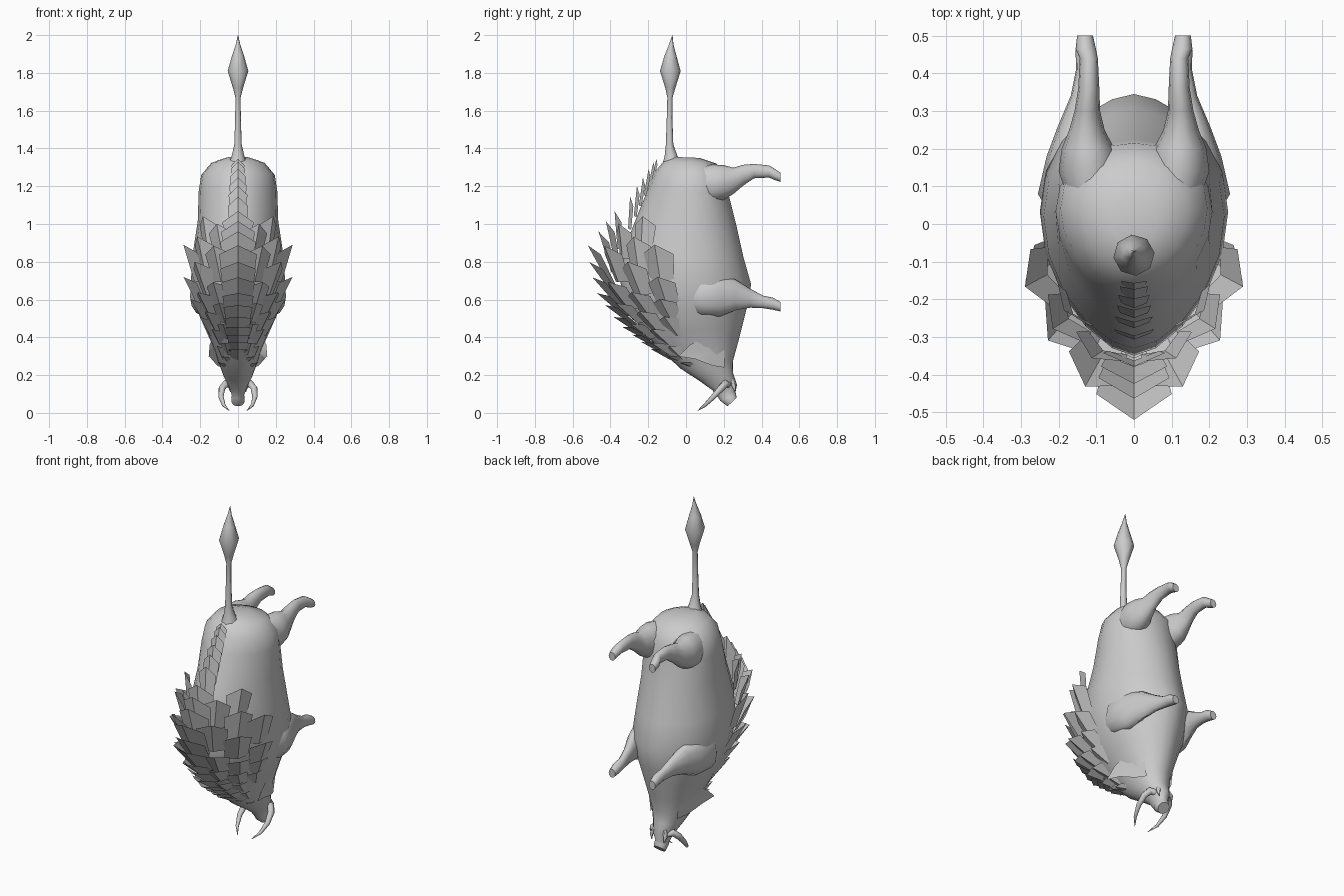
import bpy, bmesh, math, random
from mathutils import Vector

if "Cube" in bpy.data.objects:
    bpy.data.objects.remove(bpy.data.objects["Cube"])

random.seed(4)
grey = bpy.data.materials.new("plain_grey")
grey.diffuse_color = (0.6, 0.6, 0.6, 1)
grey.use_nodes = True
grey.node_tree.nodes["Principled BSDF"].inputs["Base Color"].default_value = grey.diffuse_color


def finish(name, bm, angle=50):
    me = bpy.data.meshes.new(name)
    bmesh.ops.recalc_face_normals(bm, faces=bm.faces[:])
    bm.to_mesh(me)
    bm.free()
    ob = bpy.data.objects.new(name, me)
    bpy.context.collection.objects.link(ob)
    me.materials.append(grey)
    bpy.ops.object.select_all(action='DESELECT')
    ob.select_set(True)
    bpy.context.view_layer.objects.active = ob
    bpy.ops.object.shade_smooth_by_angle(angle=math.radians(angle))
    return ob


def loft(name, rings, angle=50):
    """Skin a list of equal-sized point rings and cap both ends."""
    bm = bmesh.new()
    vs = [[bm.verts.new(p) for p in r] for r in rings]
    n = len(vs[0])
    for a, b in zip(vs, vs[1:]):
        for i in range(n):
            bm.faces.new((a[i], a[(i + 1) % n], b[(i + 1) % n], b[i]))
    bm.faces.new(vs[0])
    bm.faces.new(vs[-1])
    return finish(name, bm, angle)


def tube(name, path, sides=8, angle=60):
    """Round tube through (x, y, z, radius) stations."""
    pts = [Vector(p[:3]) for p in path]
    rings = []
    for i, p in enumerate(pts):
        d = (pts[min(i + 1, len(pts) - 1)] - pts[max(i - 1, 0)]).normalized()
        u = d.cross(Vector((0.9, 0.1, 0.3))).normalized()
        v = d.cross(u)
        rings.append([p + path[i][3] * (u * math.cos(t) + v * math.sin(t))
                      for t in (2 * math.pi * k / sides for k in range(sides))])
    return loft(name, rings, angle)


# Body stations: back y, back z, belly y, belly z, half width
BODY = [(-.06, 1.355, .07, 1.35, .06), (-.12, 1.33, .16, 1.32, .14),
        (-.17, 1.27, .215, 1.25, .195), (-.20, 1.19, .225, 1.16, .208),
        (-.26, 1.04, .265, 1.0, .213), (-.33, .86, .305, .82, .24),
        (-.35, .70, .345, .68, .25), (-.31, .55, .32, .55, .22),
        (-.22, .42, .295, .45, .17), (-.12, .32, .275, .37, .13),
        (-.03, .235, .25, .28, .10), (.07, .17, .25, .21, .075),
        (.14, .12, .27, .15, .048), (.175, .075, .262, .11, .032),
        (.18, .065, .265, .10, .036), (.22, .035, .268, .08, .034)]


def body_point(t, a):
    """Point on the body at station t and angle a from the spine."""
    i = min(max(int(t), 0), len(BODY) - 2)
    f = t - i
    yb, zb, yf, zf, w = (p + (q - p) * f for p, q in zip(BODY[i], BODY[i + 1]))
    s = math.sin(a)
    c = (1 - math.cos(a)) / 2 + .05 * s * s      # widest a little towards the belly
    pinch = .25 * max(0, 1 - abs(t - 6) / 4)     # keeled back and belly at the shoulders
    x = math.copysign(abs(s) ** (1 + pinch), s) * w
    return Vector((x, yb + (yf - yb) * c, zb + (zf - zb) * c))


loft("body", [[body_point(i, 2 * math.pi * k / 20) for k in range(20)]
              for i in range(len(BODY))])

# Legs: stations of x, y, z, half width, half height
HIND = [(.10, .02, 1.21, .06, .09), (.12, .14, 1.215, .08, .10), (.122, .20, 1.22, .07, .092),
        (.125, .25, 1.228, .047, .07), (.124, .30, 1.257, .034, .056),
        (.12, .36, 1.28, .028, .038), (.12, .44, 1.278, .024, .032),
        (.128, .465, 1.265, .027, .03), (.13, .50, 1.247, .021, .024)]
FORE = [(.16, .0, .61, .05, .07), (.187, .08, .62, .068, .105), (.175, .18, .62, .057, .11),
        (.16, .26, .625, .042, .082), (.14, .34, .607, .028, .05), (.13, .41, .587, .024, .033),
        (.128, .46, .578, .027, .032), (.13, .50, .562, .021, .025)]
for s, side in ((1, "right"), (-1, "left")):
    for label, st in (("hind", HIND), ("front", FORE)):
        loft(f"{label}_leg_{side}",
             [[(s * (x + w * math.cos(t)), y, z + h * math.sin(t))
               for t in (2 * math.pi * k / 12 for k in range(12))] for x, y, z, w, h in st])

    # Curved tusk
    tube(f"tusk_{side}", [(s * .035, .22, .15, .02), (s * .065, .21, .155, .02),
                          (s * .085, .185, .13, .018), (s * .09, .145, .085, .014),
                          (s * .075, .10, .04, .009), (s * .045, .06, .01, .001)])
    # Small lower tooth
    tube(f"tooth_{side}", [(s * .03, .24, .17, .014), (s * .045, .255, .14, .01),
                           (s * .04, .26, .11, .002)], 6)

    # Leaf-shaped ear
    bm = bmesh.new()
    leaf = [(.085, .205, .24), (.10, .205, .36), (.12, .16, .415), (.135, .09, .395),
            (.15, .02, .36), (.155, -.04, .30), (.14, .05, .285), (.11, .14, .25)]
    rim = [bm.verts.new((s * x, y, z)) for x, y, z in leaf]
    for c in ((s * .085, .12, .33), (s * .125, .12, .335)):
        m = bm.verts.new(c)
        for i in range(8):
            bm.faces.new((rim[i], rim[(i + 1) % 8], m))
    finish(f"ear_{side}", bm, 60)

# Tail with a spindle-shaped tuft
tube("tail", [(0, -.075, 1.31, .055), (0, -.08, 1.36, .034), (0, -.087, 1.42, .02),
              (0, -.087, 1.56, .015), (0, -.085, 1.67, .014), (0, -.083, 1.72, .027),
              (0, -.083, 1.81, .055), (0, -.082, 1.89, .032), (0, -.078, 1.95, .012),
              (0, -.072, 2.0, .001)])


def plate(bm, t, a, length, width, lift, rise=-.01):
    """Folded bristle plate rooted near the body, pointing towards the tail."""
    base = body_point(t, a)
    along = (body_point(t - .4, a) - body_point(t + .4, a)).normalized()
    across = (body_point(t, a + .1) - body_point(t, a - .1)).normalized()
    out = across.cross(along).normalized()
    if out.dot(Vector((math.sin(a), -math.cos(a), 0))) < 0:
        out = -out
    base += out * rise
    d = (along + out * lift).normalized() * length

    def at(f, x, drop):
        return bm.verts.new(base + d * f + across * x * width - out * drop * width)
    l, m, r = [[at(0, x, .4 * abs(x)), at(.75, x * 1.25, .5 * abs(x))] for x in (-.8, 0, .8)]
    tip = at(1, 0, 0)
    bm.faces.new((l[0], m[0], m[1], l[1]))
    bm.faces.new((m[0], r[0], r[1], m[1]))
    bm.faces.new((l[1], m[1], tip))
    bm.faces.new((m[1], r[1], tip))


# Narrow ridge of plates along the rear spine
bm = bmesh.new()
for k in range(6):
    plate(bm, 2.5 + k * .38, 0, .12 + .01 * k, .034 + .004 * k, .12 + .04 * k, .004 * k)
finish("spine_ridge", bm, 20)

# Broad mane over the shoulders: overlapping rows fanning from the spine
bm = bmesh.new()
for k in range(13):
    t = 5.0 + k * .37
    f = max(0, 1 - abs(k - 3) / 12)
    plate(bm, t, 0, .08 + .16 * f, .03 + .07 * f, .2 + .2 * f, .06 * f * f)
    for j in (1, 2, 3):
        if (j == 3 and not 1 < k < 10) or (k + j) % 2:
            continue
        jit = random.uniform(-.12, .12)
        for s in (1, -1):
            plate(bm, t + jit, s * (.38 * j + jit * .3), .07 + .14 * f, .03 + .055 * f,
                  .2 + .2 * f - .05 * j, .055 * f * f * (1 - .25 * j))
finish("mane", bm, 20)

# Short tufts on the brow between the ears
bm = bmesh.new()
for k in range(3):
    for s in (1, -1):
        plate(bm, 9.3 + k * .45, s * (.25 + .3 * k), .09, .03, .5)
finish("brow_tufts", bm, 20)
